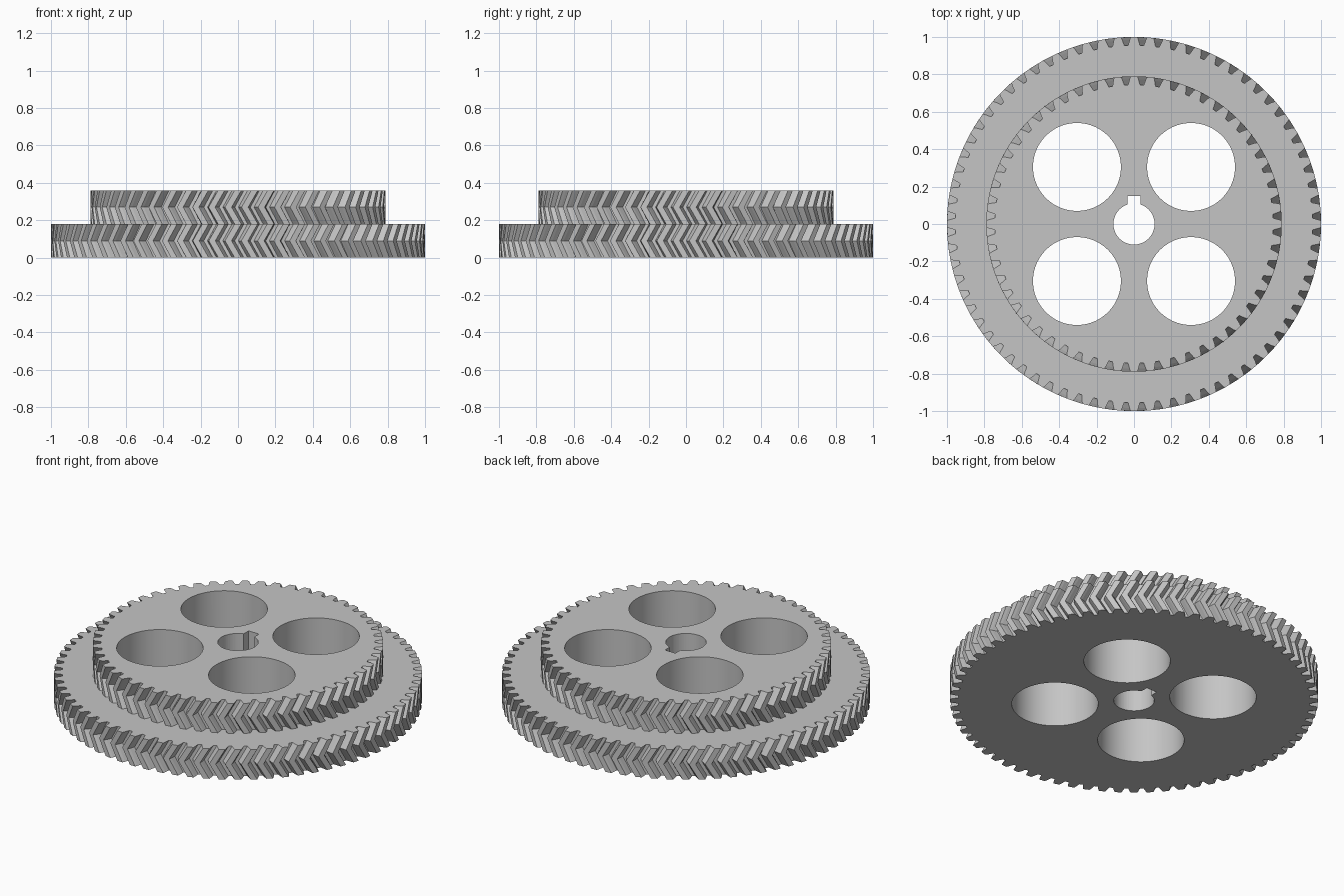
import bpy
import bmesh
from math import sin, cos, pi, asin

cube = bpy.data.objects.get("Cube")
if cube:
    bpy.data.objects.remove(cube, do_unlink=True)

steel = bpy.data.materials.new("grey_steel")
steel.use_nodes = True
grey = (0.56, 0.56, 0.56, 1)
steel.diffuse_color = grey
steel.node_tree.nodes["Principled BSDF"].inputs["Base Color"].default_value = grey


def prism(name, profile, levels, smooth=False):
    """Stack a closed polar profile at (height, twist) levels and cap both ends."""
    bm = bmesh.new()
    rings = [[bm.verts.new((r * cos(a + twist), r * sin(a + twist), z)) for r, a in profile]
             for z, twist in levels]
    n = len(profile)
    for low, high in zip(rings, rings[1:]):
        for i in range(n):
            j = (i + 1) % n
            bm.faces.new((low[i], low[j], high[j], high[i])).smooth = smooth
    bm.faces.new(rings[0][::-1])
    bm.faces.new(rings[-1])
    mesh = bpy.data.meshes.new(name)
    bm.to_mesh(mesh)
    bm.free()
    mesh.materials.append(steel)
    obj = bpy.data.objects.new(name, mesh)
    bpy.context.collection.objects.link(obj)
    return obj


def herringbone_gear(name, teeth, tip, root, bottom, height):
    """Gear whose middle is turned clockwise, so every tooth is a chevron."""
    pitch = 2 * pi / teeth
    depth = tip - root
    # half tooth: share of the depth, share of half a pitch
    half = [(0, 0.76), (0.25, 0.67), (0.65, 0.55), (1, 0.40)]
    profile = []
    for t in range(teeth):
        centre = t * pitch
        for sign, points in ((-1, half), (1, half[::-1])):
            profile += [(root + depth * d, centre + sign * w * pitch / 2) for d, w in points]
    slant = -0.052 / tip
    levels = [(bottom, 0), (bottom + height / 2, slant), (bottom + height, 0)]
    return prism(name, profile, levels)


large_gear = herringbone_gear("large_gear", 72, 1.0, 0.955, 0, 0.18)
small_gear = herringbone_gear("small_gear", 56, 0.79, 0.745, 0.18, 0.18)

# Cutters: four round lightening holes and a bore with a keyway at the back
span = [(-0.1, 0), (0.5, 0)]
cutters = []
circle = [(0.235, 2 * pi * i / 96) for i in range(96)]
for sx in (-1, 1):
    for sy in (-1, 1):
        hole = prism("hole_cutter", circle, span, smooth=True)
        hole.location = (sx * 0.305, sy * 0.305, 0)
        cutters.append(hole)

bore_r, key_half, key_top = 0.11, 0.035, 0.15
opening = asin(key_half / bore_r)
corner_r = (key_half ** 2 + key_top ** 2) ** 0.5
corner = asin(key_half / corner_r)
arc = 2 * pi - 2 * opening
bore = [(bore_r, pi / 2 + opening + arc * i / 64) for i in range(65)]
bore += [(corner_r, pi / 2 - corner), (corner_r, pi / 2 + corner)]
cutters.append(prism("bore_cutter", bore, span))

# Cut every opening through both gears
for gear in (large_gear, small_gear):
    bpy.ops.object.select_all(action='DESELECT')
    gear.select_set(True)
    bpy.context.view_layer.objects.active = gear
    for cutter in cutters:
        mod = gear.modifiers.new("opening", 'BOOLEAN')
        mod.operation = 'DIFFERENCE'
        mod.solver = 'EXACT'
        mod.object = cutter
        bpy.ops.object.modifier_apply(modifier=mod.name)

for cutter in cutters:
    bpy.data.objects.remove(cutter, do_unlink=True)
